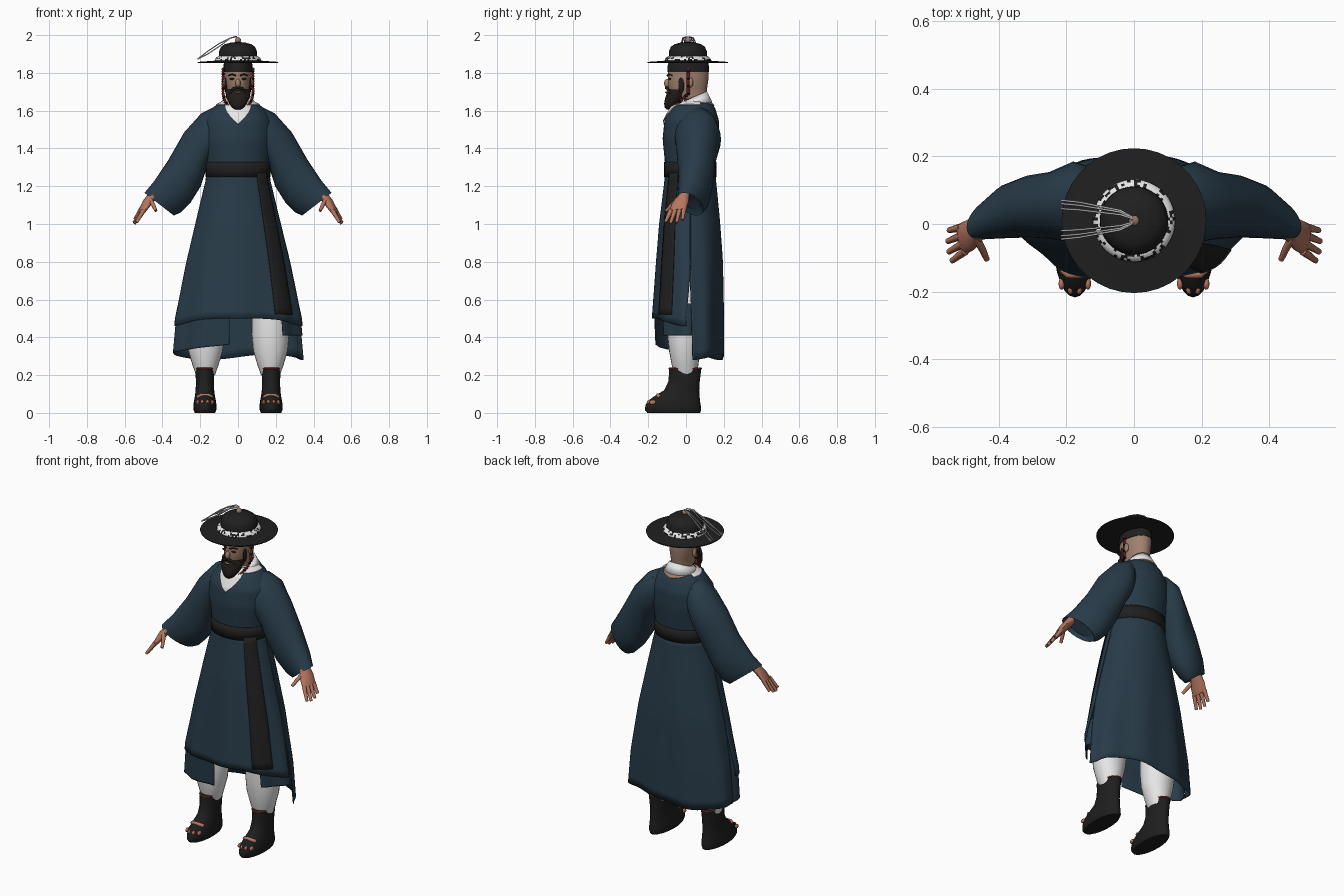
import bpy, bmesh, math, random
from mathutils import Vector, Matrix

if "Cube" in bpy.data.objects:
    bpy.data.objects.remove(bpy.data.objects["Cube"])
random.seed(4)
meshes = []


def material(name, r, g, b):
    m = bpy.data.materials.new(name)
    m.use_nodes = True
    m.diffuse_color = (r, g, b, 1)
    m.node_tree.nodes["Principled BSDF"].inputs["Base Color"].default_value = (r, g, b, 1)
    return m


ROBE = material("robe blue", .021, .044, .066)
BLACK = material("black cloth", .014, .014, .014)
BOOT = material("boot black", .013, .013, .013)
HAIR = material("dark hair", .016, .012, .01)
WHITE = material("white cloth", .8, .8, .8)
SKIN = material("hand skin", .46, .18, .115)
FACE = material("face skin", .35, .215, .155)
RED = material("red beads", .45, .05, .035)
GREY = material("grey strands", .6, .6, .6)


def finish(name, bm, *mats):
    bmesh.ops.recalc_face_normals(bm, faces=bm.faces)
    me = bpy.data.meshes.new(name)
    bm.to_mesh(me)
    bm.free()
    ob = bpy.data.objects.new(name, me)
    bpy.context.collection.objects.link(ob)
    for m in mats:
        me.materials.append(m)
    meshes.append(ob)
    return ob


def loft(name, rings, mat, closed=True, caps=True, thick=0):
    """Skin a list of point rows."""
    bm = bmesh.new()
    rows = [[bm.verts.new(p) for p in r] for r in rings]
    n = len(rows[0])
    for a, b in zip(rows, rows[1:]):
        for i in range(n if closed else n - 1):
            j = (i + 1) % n
            bm.faces.new((a[i], a[j], b[j], b[i]))
    if closed and caps:
        bm.faces.new(rows[0])
        bm.faces.new(rows[-1])
    bmesh.ops.remove_doubles(bm, verts=bm.verts, dist=1e-5)
    ob = finish(name, bm, mat)
    if thick:
        mod = ob.modifiers.new("thickness", "SOLIDIFY")
        mod.thickness = thick
        mod.offset = 0
    return ob


def oval(c, u, v, n=24):
    c, u, v = Vector(c), Vector(u), Vector(v)
    return [c + u * math.cos(math.tau * i / n) + v * math.sin(math.tau * i / n) for i in range(n)]


def stack(name, table, mat, x=0, n=24):
    """Horizontal ovals: height, half width, front y, back y."""
    return loft(name, [oval((x, (f + b) / 2, z), (rx, 0, 0), (0, (b - f) / 2, 0), n)
                       for z, rx, f, b in table], mat)


def ball(name, c, size, mat):
    bm = bmesh.new()
    bmesh.ops.create_uvsphere(bm, u_segments=16, v_segments=10, radius=1,
                              matrix=Matrix.Translation(c) @ Matrix.Diagonal((*size, 1)))
    return finish(name, bm, mat)


def beads(name, points, size, *mats):
    bm = bmesh.new()
    for i, p in enumerate(points):
        old = set(bm.faces)
        bmesh.ops.create_icosphere(bm, subdivisions=1, radius=size, matrix=Matrix.Translation(p))
        for f in set(bm.faces) - old:
            f.material_index = i % len(mats)
    return finish(name, bm, *mats)


def strands(name, paths, radius, mat, taper=1.0):
    cu = bpy.data.curves.new(name, "CURVE")
    cu.dimensions = "3D"
    cu.bevel_depth, cu.bevel_resolution, cu.use_fill_caps = radius, 2, True
    for path in paths:
        sp = cu.splines.new("POLY")
        sp.points.add(len(path) - 1)
        for i, p in enumerate(path):
            sp.points[i].co = (*p, 1)
            sp.points[i].radius = 1 + (taper - 1) * i / (len(path) - 1)
    cu.materials.append(mat)
    bpy.context.collection.objects.link(bpy.data.objects.new(name, cu))


# Robe silhouette: height, half width, front y, back y
SHAPE = [(.28, .35, -.165, .2), (.5, .33, -.175, .2), (.8, .272, -.155, .195),
         (1.0, .225, -.14, .18), (1.25, .165, -.11, .155), (1.33, .165, -.11, .155),
         (1.45, .185, -.122, .172), (1.55, .18, -.112, .172), (1.62, .13, -.075, .15),
         (1.65, .075, -.03, .125)]


def robe_point(deg, z, off=0):
    for lo, hi in zip(SHAPE, SHAPE[1:]):
        if z <= hi[0]:
            break
    t = (z - lo[0]) / (hi[0] - lo[0])
    rx, f, b = (p + (q - p) * t for p, q in zip(lo[1:], hi[1:]))
    a = math.radians(deg)
    fold = 1 + .025 * math.sin(9 * a + 1) * min(1, max(0, (1.1 - z) / .6))
    return Vector(((rx * fold + off) * math.sin(a),
                   (f + b) / 2 - ((b - f) / 2 * fold + off) * math.cos(a), z))


def sheet(name, centre, half, top, hem, mat=ROBE, off=0, slit=0, cols=40, rows=20):
    """Cloth panel that follows the robe silhouette."""
    rings = []
    for r in range(rows + 1):
        row = []
        for c in range(cols + 1):
            s = 2 * c / cols - 1
            deg = centre + half * s
            z = top + (hem(deg) - top) * r / rows
            open_up = 1 - slit * min(1, max(0, (.75 - z) / .25))
            row.append(robe_point(centre + half * s * open_up, z, off))
        rings.append(row)
    return loft(name, rings, mat, closed=False, thick=.004)


# Robe body, skirt layers, belt and sash
sheet("robe_torso", 180, 180, 1.65, lambda d: 1.26)
sheet("skirt_front", 0, 92, 1.275, lambda d: .5 - .04 * math.sin(math.radians(d)) ** 4, slit=.06)
sheet("skirt_back", 180, 90, 1.275, lambda d: .295 + .015 * math.sin(math.radians(3 * d)), slit=.06)
sheet("under_skirt_right", -52, 44, .58, lambda d: .36 + .0006 * (d + 10), off=-.006)
sheet("under_skirt_left", 70, 26, .58, lambda d: .41, off=-.006)
sheet("belt", 180, 180, 1.328, lambda d: 1.25, BLACK, off=.004, rows=2)
sheet("sash", 49, 13, 1.27, lambda d: .52, BLACK, off=.007, cols=6)

# White collar: pointed front, standing neckband, bare nape below it
sheet("collar_front", 0, 110, 1.65, lambda d: min(1.632, 1.528 + .003 * abs(d)), WHITE, off=.007, cols=60)
neckband = [[(r * math.sin(a), .045 - r * math.cos(a), z - drop * math.cos(a))
             for a in (math.tau * i / 36 for i in range(36))]
            for r, z, drop in ((.063, 1.673, .028), (.092, 1.64, .004))]
loft("neckband", neckband, WHITE, caps=False, thick=.006)
sheet("nape", 180, 60, 1.649, lambda d: 1.625 + .0003 * abs(d - 180), FACE, off=.004, cols=12, rows=3)

# Head and face
stack("head", [(1.56, .05, -.01, .1), (1.66, .054, -.01, .105), (1.675, .054, -.075, .107),
               (1.72, .066, -.094, .112), (1.76, .07, -.095, .118), (1.81, .073, -.095, .12),
               (1.86, .07, -.085, .112)], FACE, n=32)
stack("headband", [(1.805, .076, -.099, .122), (1.83, .077, -.099, .122), (1.865, .074, -.09, .116)], BLACK)
ball("nose", (0, -.098, 1.745), (.014, .018, .024), FACE)
stack("beard", [(1.605, .014, -.1, -.065), (1.615, .03, -.112, -.05), (1.637, .046, -.116, -.03),
                (1.66, .058, -.112, -.01), (1.69, .066, -.102, .0), (1.712, .067, -.088, -.005)], HAIR)
strands("moustache", [[(s * .003, -.104, 1.722), (s * .025, -.098, 1.716), (s * .046, -.084, 1.69)]
                      for s in (-1, 1)], .009, HAIR, .7)
strands("eyebrows", [[(s * .012, -.098, 1.786), (s * .032, -.09, 1.793), (s * .052, -.074, 1.785)]
                     for s in (-1, 1)], .005, HAIR, .6)
ball("lips", (0, -.103, 1.697), (.016, .008, .005), FACE)

# Wide-brimmed hat
HAT = [(.08, 1.852), (.212, 1.852), (.214, 1.858), (.13, 1.864), (.102, 1.87), (.1, 1.915),
       (.09, 1.938), (.07, 1.952), (.04, 1.96), (.01, 1.963)]
loft("hat", [oval((0, .01, z), (r, 0, 0), (0, r, 0), 36) for r, z in HAT], BLACK)

# White bead band with dark gaps around the crown
band = loft("hat_beads", [oval((0, .01, z), (r, 0, 0), (0, r, 0), 72)
                          for r, z in ((.122, 1.865), (.121, 1.874), (.114, 1.882), (.107, 1.887), (.1, 1.889))],
            WHITE, caps=False)
band.data.materials.append(BLACK)
for f in band.data.polygons:
    f.material_index = int(random.random() < .3)
ball("hat_knob", (0, .01, 1.972), (.016, .016, .016), FACE)
strands("hat_tassel", [[(0, .01, 1.975), (-.008, .01 + y * .2, 1.997 - abs(y) * .1),
                        (-.04, .01 + y * .5, 1.985), (-.1, .01 + y * .7, 1.94 + lift),
                        (-.16, .01 + y * .9, 1.9 + lift), (-.215, .01 + y, 1.872)]
                       for y, lift in ((-.055, 0), (-.045, .015), (-.03, 0), (.035, .015), (.05, 0), (.06, .015))],
        .003, GREY)

# Beaded chin cord
cord = [(s * .079, .012, 1.69 + .013 * i) for s in (-1, 1) for i in range(11)]
cord += [(.078 * math.cos(t), .012 - .09 * math.sin(t), 1.69 - .085 * math.sin(t))
         for t in (math.pi * i / 24 for i in range(25))]
beads("chin_cord", cord, .0095, RED, RED, HAIR)

# Sleeve outline: top x, top z, bottom x, bottom z, top y, bottom y, half depth
SLEEVE = [(.06, 1.61, .11, 1.36, .04, .04, .08), (.13, 1.618, .14, 1.34, .06, .05, .115),
          (.195, 1.585, .165, 1.3, .07, .06, .12), (.285, 1.485, .197, 1.2, .06, .05, .1),
          (.365, 1.345, .25, 1.115, .05, .055, .092), (.445, 1.225, .305, 1.06, .02, .06, .08),
          (.495, 1.165, .34, 1.045, -.01, .055, .06), (.47, 1.18, .35, 1.075, -.005, .05, .05)]

for s, side in ((1, "left"), (-1, "right")):
    loft(side + "_sleeve", [oval((s * (tx + bx) / 2, (ty + by) / 2, (tz + bz) / 2),
                                 (s * (tx - bx) / 2, (ty - by) / 2, (tz - bz) / 2), (0, d, 0), 28)
                            for tx, tz, bx, bz, ty, by, d in SLEEVE], ROBE)

    # Hand: palm, four fingers and a thumb
    palm = [((.425, .0, 1.19), .03, .026), ((.457, -.015, 1.145), .034, .024),
            ((.483, -.032, 1.11), .047, .022), ((.508, -.045, 1.07), .048, .015)]
    loft(side + "_palm", [oval((s * c[0], c[1], c[2]), (s * .2 * w, .95 * w, .15 * w),
                               (s * .8 * t, -.2 * t, .55 * t), 14) for c, w, t in palm], SKIN)
    fingers = []
    for k, reach in zip((-1.5, -.5, .5, 1.5), (.87, 1, .97, .8)):
        base = Vector((s * (.505 + .004 * k), -.045 + .023 * k, 1.077 + .003 * k))
        way = Vector((s * .045, -.022 + .008 * k, -.073)) * reach
        fingers.append([base, base + way * .5, base + way])
    fingers.append([(s * .468, -.04, 1.135), (s * .448, -.075, 1.1), (s * .435, -.105, 1.07)])
    strands(side + "_fingers", fingers, .013, SKIN, .65)

    # Trouser leg and boot
    x = s * .172
    stack(side + "_trouser_leg", [(.2, .05, -.06, .06), (.25, .068, -.075, .065), (.33, .092, -.09, .075),
                                  (.42, .1, -.1, .09), (.55, .1, -.095, .1), (.72, .08, -.08, .1)], WHITE, x)
    x = s * .175
    stack(side + "_boot", [(0, .054, -.205, .075), (.015, .06, -.217, .08), (.04, .061, -.215, .078),
                           (.065, .058, -.2, .074), (.09, .053, -.165, .072), (.12, .049, -.115, .07),
                           (.17, .048, -.092, .073), (.238, .051, -.09, .082), (.24, .045, -.08, .07)], BOOT, x)
    strands(side + "_boot_trim", [oval((x, -.004, .236), (.051, 0, 0), (0, .086, 0))], .003, RED)
    for k in range(4):
        ball(side + "_toe_patch", (x + .026 * (k - 1.5), -.192 + .007 * abs(k - 1.5) ** 2, .056),
             (.009, .018, .013), SKIN)
    strands(side + "_instep_patch", [[(x - .036, -.135, .083), (x - .02, -.15, .093),
                                      (x + .02, -.15, .093), (x + .036, -.135, .083)]], .011, SKIN)
    ball(side + "_ear", (s * .073, .02, 1.75), (.01, .018, .028), FACE)
    ball(side + "_sideburn", (s * .064, -.025, 1.735), (.008, .016, .04), HAIR)
    ball(side + "_eye", (s * .03, -.086, 1.768), (.015, .006, .006), HAIR)

# Smooth shading with crisp edges
bpy.ops.object.select_all(action="DESELECT")
for ob in meshes:
    ob.select_set(True)
bpy.context.view_layer.objects.active = meshes[0]
bpy.ops.object.shade_smooth_by_angle(angle=math.radians(40))
